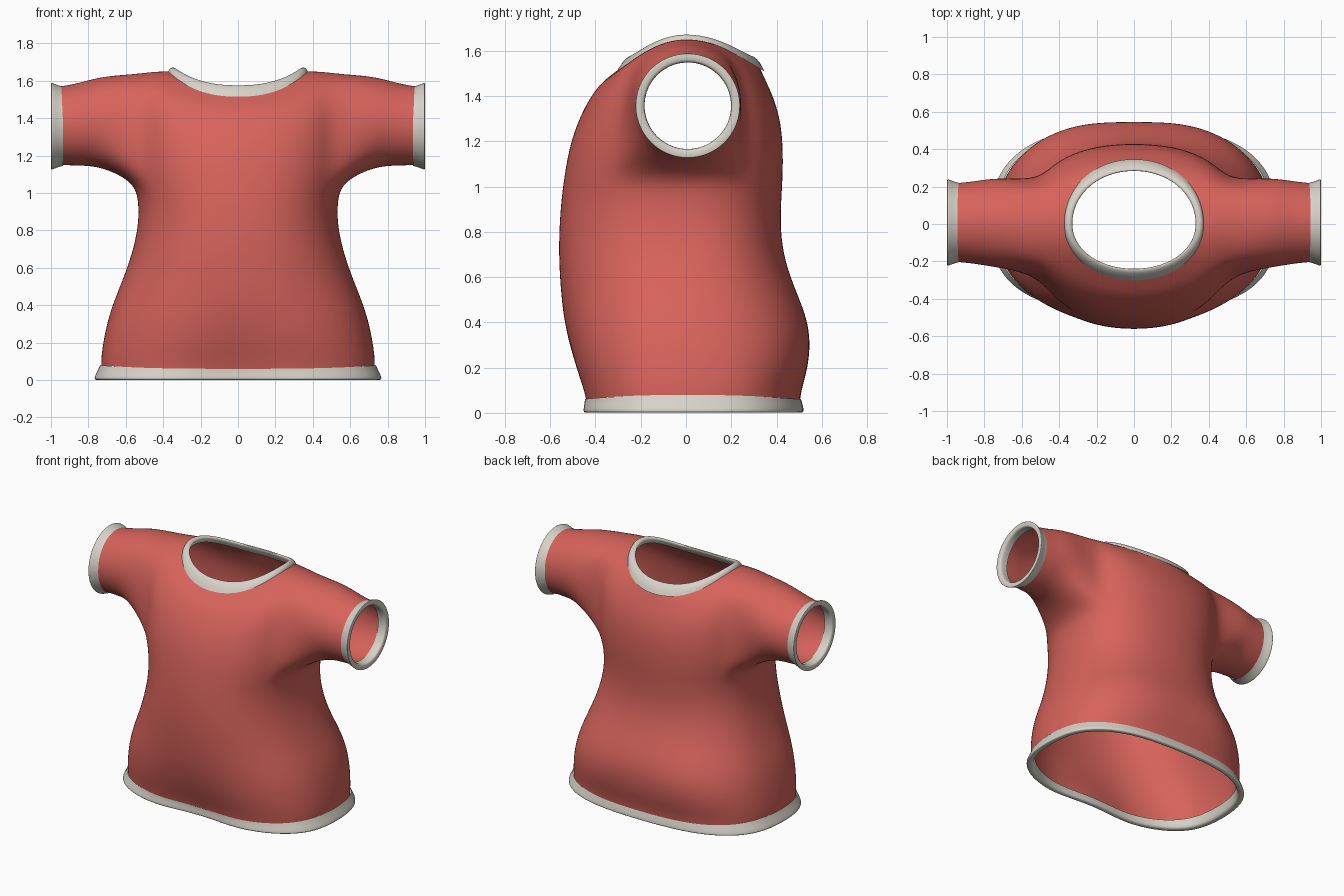
import bpy, bmesh
from math import cos, sin, exp, pi, radians

SEGMENTS = 24
SLEEVE_Y = 0.008


def material(name, colour):
    mat = bpy.data.materials.new(name)
    mat.use_nodes = True
    mat.diffuse_color = colour
    mat.node_tree.nodes["Principled BSDF"].inputs["Base Color"].default_value = colour
    return mat


def power(value, exponent):
    return abs(value) ** exponent * (1 if value >= 0 else -1)


def body_ring(side_z, mid_z, width, front, back):
    """Rounded ring about the vertical axis; its height varies from middle to side."""
    square = 2.05 if side_z > 1.6 else 2.7 - 0.35 * min(side_z / 0.5, 1)
    points = []
    for i in range(SEGMENTS):
        a = 2 * pi * i / SEGMENTS
        x = width * power(cos(a), 2 / square)
        s = power(sin(a), 2 / square)
        groove = exp(-(x / 0.16) ** 2)
        if s < 0:
            y = front * -s + 0.055 * max(0, 1 - side_z / 0.4) * groove
        else:
            y = back * s - 0.015 * exp(-((side_z - 0.3) / 0.15) ** 2) * groove
        points.append((x, y, mid_z + (side_z - mid_z) * abs(cos(a)) ** 2.5))
    return points


def sleeve_ring(side, x, z, radius, count, start=0.0):
    """Circle about the sleeve axis, turned half round for the other side."""
    angles = [start + 2 * pi * i / count for i in range(count)]
    return [(side * x, SLEEVE_Y + side * radius * cos(a), z + radius * sin(a))
            for a in angles]


def add_loop(bm, points):
    return [bm.verts.new(p) for p in points]


def bridge(bm, a, b):
    n = len(a)
    return [bm.faces.new((a[i], a[(i + 1) % n], b[(i + 1) % n], b[i])) for i in range(n)]


def finish(bm, name, mat, thickness=0):
    mesh = bpy.data.meshes.new(name)
    bm.to_mesh(mesh)
    bm.free()
    obj = bpy.data.objects.new(name, mesh)
    bpy.context.collection.objects.link(obj)
    mesh.materials.append(mat)
    for poly in mesh.polygons:
        poly.use_smooth = True
    sub = obj.modifiers.new("Smooth surface", 'SUBSURF')
    sub.levels = sub.render_levels = 3
    if thickness:
        solid = obj.modifiers.new("Cloth thickness", 'SOLIDIFY')
        solid.thickness = thickness
        solid.offset = -1
    return obj


def trim(name, rings, mat):
    bm = bmesh.new()
    loops = [add_loop(bm, r) for r in rings]
    for a, b in zip(loops, loops[1:]):
        bridge(bm, a, b)
    return finish(bm, name, mat)


if "Cube" in bpy.data.objects:
    bpy.data.objects.remove(bpy.data.objects["Cube"], do_unlink=True)

red = material("coral red cloth", (0.68, 0.125, 0.105, 1))
cream = material("pale cream trim", (0.68, 0.65, 0.58, 1))

# Torso levels: side height, middle height, half width, front, back
lower = [
    (0.03, 0.03, 0.735, -0.46, 0.505),
    (0.10, 0.10, 0.74, -0.475, 0.515),
    (0.20, 0.20, 0.727, -0.507, 0.55),
    (0.31, 0.31, 0.705, -0.53, 0.565),
    (0.42, 0.42, 0.67, -0.545, 0.545),
    (0.54, 0.54, 0.62, -0.558, 0.49),
    (0.68, 0.68, 0.57, -0.567, 0.437),
    (0.82, 0.82, 0.538, -0.565, 0.42),
    (0.95, 0.95, 0.535, -0.555, 0.425),
]
upper = [
    (1.06, 1.06, 0.56, -0.54, 0.432),
    (1.19, 1.17, 0.58, -0.52, 0.432),
    (1.36, 1.28, 0.58, -0.485, 0.423),
    (1.51, 1.38, 0.58, -0.435, 0.395),
    (1.64, 1.45, 0.56, -0.385, 0.363),
]
collar_base = [
    (1.654, 1.49, 0.45, -0.335, 0.345),
    (1.653, 1.525, 0.37, -0.29, 0.328),
]

# Shirt body, with an armhole left open on each side
bm = bmesh.new()
rows = [add_loop(bm, body_ring(*r)) for r in lower + upper + collar_base]
low = len(lower)
high = low + len(upper) - 1
open_columns = {(c + k) % SEGMENTS for c in (0, SEGMENTS // 2) for k in range(-2, 2)}
for r in range(len(rows) - 1):
    for c in range(SEGMENTS):
        if low <= r < high and c in open_columns:
            continue
        d = (c + 1) % SEGMENTS
        bm.faces.new((rows[r][c], rows[r][d], rows[r + 1][d], rows[r + 1][c]))

# Sleeves grow out of the armholes
for side, centre in ((1, 0), (-1, SEGMENTS // 2)):
    left, right = centre - 2, centre + 2
    path = [(low, c) for c in range(left, right)]
    path += [(r, right) for r in range(low, high)]
    path += [(high, c) for c in range(right, left, -1)]
    path += [(r, left) for r in range(high, low, -1)]
    loop = [rows[r][c % SEGMENTS] for r, c in path]
    for x, z, radius in ((0.73, 1.383, 0.247), (0.85, 1.367, 0.225), (0.975, 1.358, 0.213)):
        ring = add_loop(bm, sleeve_ring(side, x, z, radius, len(loop), radians(-135)))
        bridge(bm, loop, ring)
        loop = ring
finish(bm, "shirt_body", red, 0.01)

# Hem band, from the inside round the bottom edge to the outside
trim("hem_band", [body_ring(*r) for r in (
    (0.07, 0.05, 0.717, -0.44, 0.485),
    (0.02, 0.02, 0.725, -0.44, 0.485),
    (0.0, 0.0, 0.735, -0.447, 0.492),
    (0.0, 0.0, 0.772, -0.478, 0.523),
    (0.014, 0.014, 0.775, -0.48, 0.525),
    (0.05, 0.04, 0.757, -0.474, 0.519),
    (0.08, 0.06, 0.744, -0.472, 0.514),
)], cream)

# Collar band, from the outside over the rim to the inside
trim("collar_band", [body_ring(*r) for r in (
    (1.65, 1.508, 0.378, -0.308, 0.35),
    (1.668, 1.545, 0.372, -0.287, 0.333),
    (1.676, 1.575, 0.356, -0.258, 0.303),
    (1.67, 1.576, 0.335, -0.24, 0.285),
    (1.655, 1.56, 0.331, -0.242, 0.287),
    (1.63, 1.52, 0.345, -0.27, 0.31),
)], cream)

# Sleeve cuffs
cuff_profile = [(0.935, 0.214), (0.96, 0.22), (0.995, 0.235), (1.0, 0.232),
                (1.0, 0.2), (0.985, 0.192), (0.94, 0.194)]
for side, name in ((1, "left_cuff"), (-1, "right_cuff")):
    trim(name, [sleeve_ring(side, x, 1.357, r, SEGMENTS) for x, r in cuff_profile], cream)
